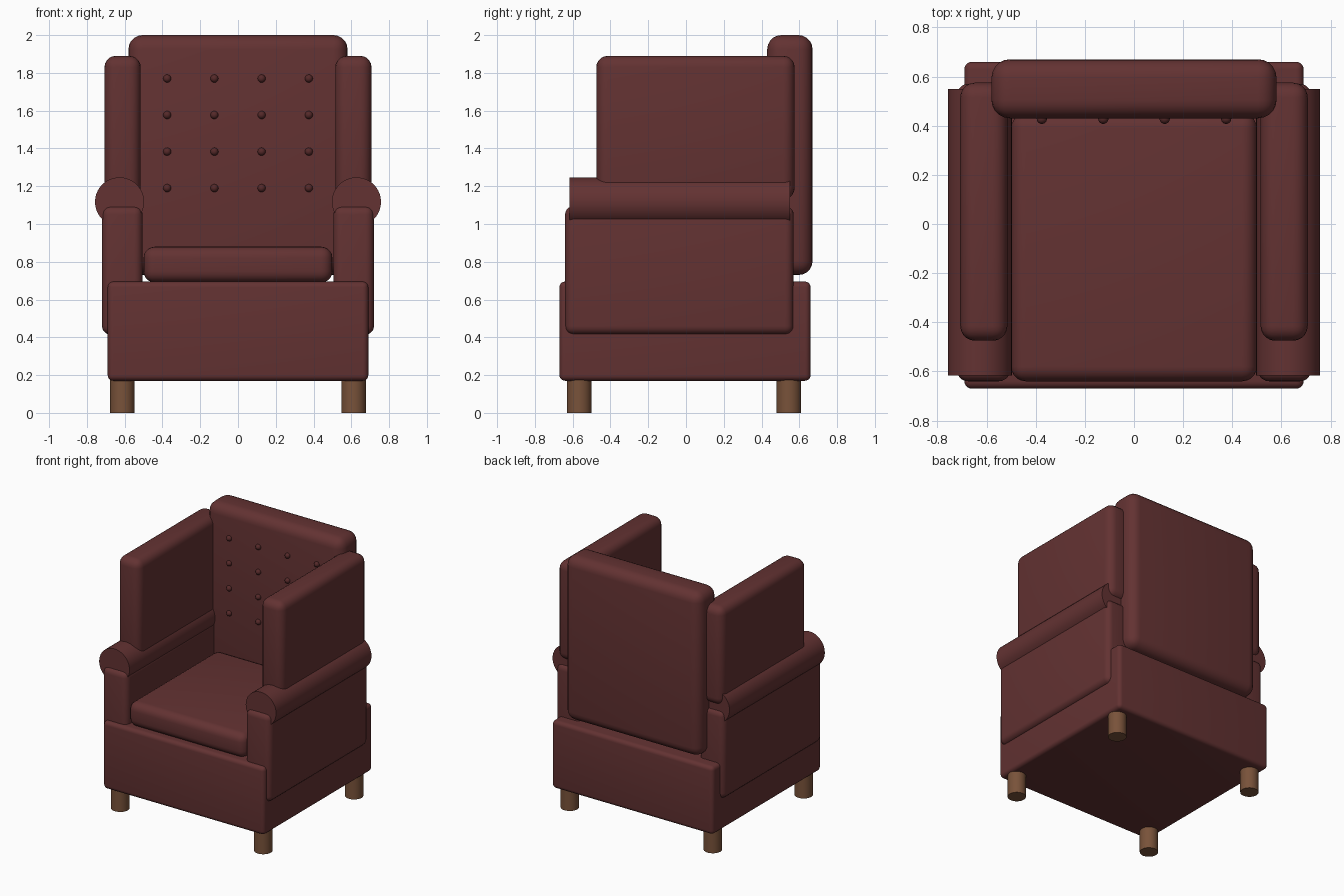
import bpy

if "Cube" in bpy.data.objects:
    bpy.data.objects.remove(bpy.data.objects["Cube"])

def material(name, rgb):
    m = bpy.data.materials.new(name)
    m.diffuse_color = (*rgb, 1)
    m.use_nodes = True
    m.node_tree.nodes["Principled BSDF"].inputs["Base Color"].default_value = m.diffuse_color
    return m

leather = material("oxblood leather", (0.125, 0.032, 0.032))
dark = material("dark leather", (0.09, 0.022, 0.022))
wood = material("brown wood", (0.19, 0.085, 0.042))

def finish(name, mat):
    o = bpy.context.object
    o.name = name
    o.data.materials.append(mat)
    bpy.ops.object.shade_smooth_by_angle()
    return o

def padded_box(name, x, y, z, bevel):
    """Rounded block from (min, max) ranges on each axis."""
    c = [(a + b) / 2 for a, b in (x, y, z)]
    bpy.ops.mesh.primitive_cube_add(size=1, location=c)
    o = bpy.context.object
    o.scale = [b - a for a, b in (x, y, z)]
    bpy.ops.object.transform_apply(location=False, rotation=False, scale=True)
    mod = o.modifiers.new("round", 'BEVEL')
    mod.width = bevel
    mod.segments = 5
    bpy.ops.object.modifier_apply(modifier="round")
    return finish(name, leather)

def cylinder(name, loc, r, depth, mat, rot=(0, 0, 0)):
    bpy.ops.mesh.primitive_cylinder_add(vertices=40, radius=r, depth=depth,
                                        location=loc, rotation=rot)
    return finish(name, mat)

# Base, seat and back
padded_box("base", (-0.69, 0.69), (-0.67, 0.66), (0.17, 0.695), 0.03)
padded_box("seat_cushion", (-0.5, 0.5), (-0.64, 0.45), (0.69, 0.88), 0.06)
padded_box("back", (-0.58, 0.58), (0.43, 0.67), (0.73, 2.0), 0.075)

for s, side in ((-1, "left"), (1, "right")):
    # Arm panel, rolled arm top and wing
    padded_box(side + "_arm", sorted((s * 0.505, s * 0.72)), (-0.64, 0.57), (0.415, 1.095), 0.045)
    cylinder(side + "_arm_roll", (s * 0.627, -0.033, 1.117), 0.13, 1.165, leather, (1.570796, 0, 0))
    padded_box(side + "_wing", sorted((s * 0.515, s * 0.707)), (-0.475, 0.575), (1.13, 1.89), 0.06)
    # Legs
    for y, end in ((-0.565, "front"), (0.545, "back")):
        cylinder(f"{end}_{side}_leg", (s * 0.612, y, 0.09), 0.065, 0.18, wood)

# Tufting buttons
for x in (-0.375, -0.125, 0.125, 0.375):
    for z in (1.19, 1.383, 1.577, 1.77):
        bpy.ops.mesh.primitive_uv_sphere_add(segments=16, ring_count=10, radius=0.021,
                                             location=(x, 0.428, z))
        finish("button", dark)
